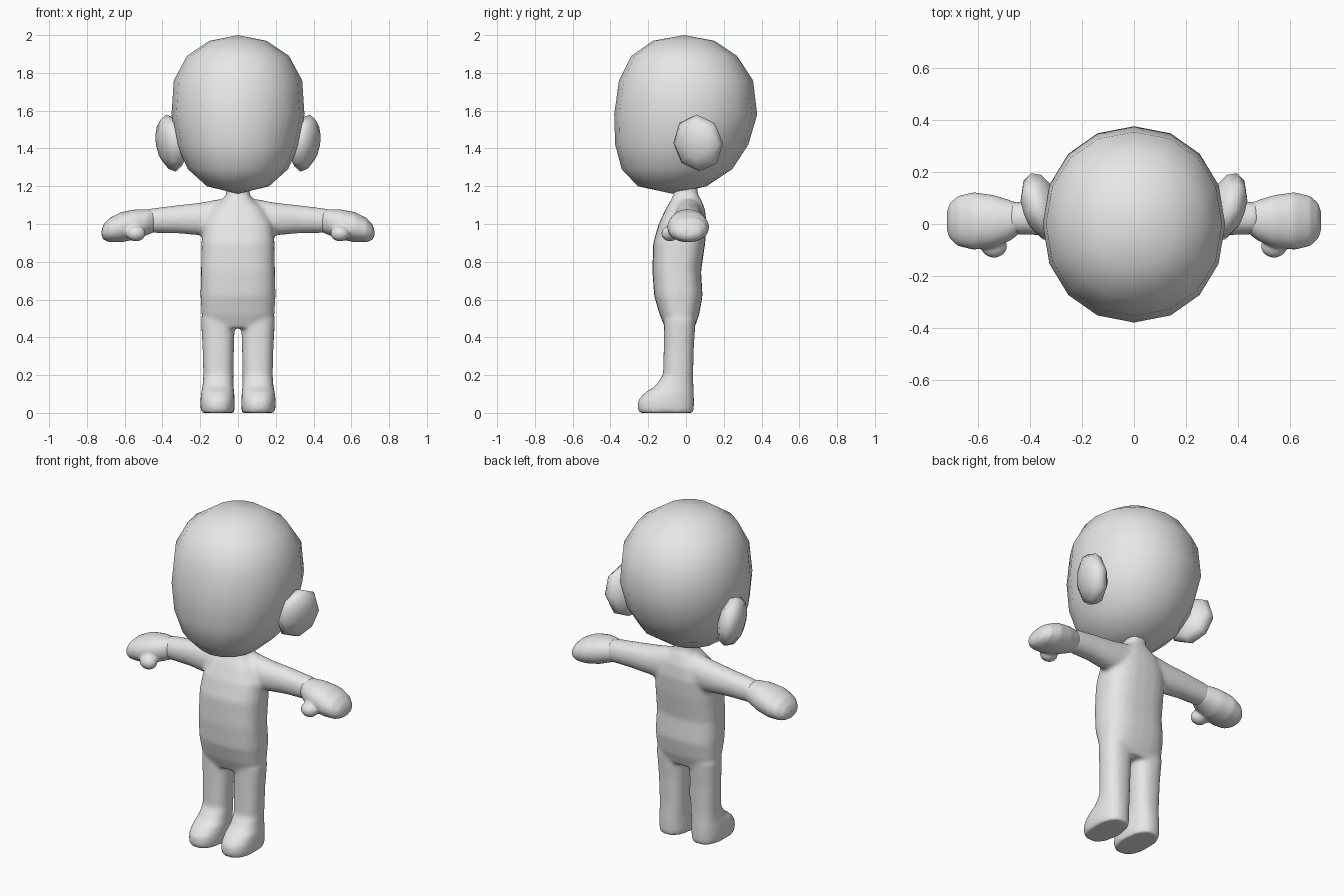
import bpy, bmesh, math
from mathutils import Matrix, Vector

old = bpy.data.objects.get("Cube")
if old:
    bpy.data.objects.remove(old, do_unlink=True)

# Single plain grey for every part
grey = bpy.data.materials.new("plain_grey")
grey.use_nodes = True
grey.diffuse_color = (0.8, 0.8, 0.8, 1)
grey.node_tree.nodes["Principled BSDF"].inputs["Base Color"].default_value = (0.8, 0.8, 0.8, 1)


def loft(bm, axis, rows, segments=24, squareness=0.85, side=1):
    """Skin rounded rings; each row is position, then min/max of the two cross axes."""
    def bend(v):
        return math.copysign(abs(v) ** squareness, v)
    rings = []
    for pos, a0, a1, b0, b1 in rows:
        ring = []
        for i in range(segments):
            t = math.tau * i / segments
            a = (a0 + a1) / 2 + (a1 - a0) / 2 * bend(math.cos(t))
            b = (b0 + b1) / 2 + (b1 - b0) / 2 * bend(math.sin(t))
            co = (a, b, pos) if axis == "z" else (pos, a, b)
            ring.append(bm.verts.new((co[0] * side, co[1], co[2])))
        rings.append(ring)
    for lower, upper in zip(rings, rings[1:]):
        for i in range(segments):
            j = (i + 1) % segments
            bm.faces.new((lower[i], lower[j], upper[j], upper[i]))
    bm.faces.new(rings[0])
    bm.faces.new(rings[-1])


def finish(bm, name, voxel=0, smooth=0):
    """Turn the mesh into a smooth object, optionally fusing its shells."""
    bmesh.ops.remove_doubles(bm, verts=bm.verts, dist=0.0001)
    bmesh.ops.recalc_face_normals(bm, faces=bm.faces)
    mesh = bpy.data.meshes.new(name)
    bm.to_mesh(mesh)
    bm.free()
    mesh.materials.append(grey)
    for face in mesh.polygons:
        face.use_smooth = True
    obj = bpy.data.objects.new(name, mesh)
    bpy.context.collection.objects.link(obj)
    if voxel:
        fuse = obj.modifiers.new("fuse", "REMESH")
        fuse.mode = "VOXEL"
        fuse.voxel_size = voxel
        fuse.use_smooth_shade = True
        relax = obj.modifiers.new("relax", "SMOOTH")
        relax.factor = 0.5
        relax.iterations = smooth
    return obj


# Head: low-poly egg, narrowing to the chin
head = bmesh.new()
profile = [(2.0, 0, -0.01, -0.01), (1.97, 0.15, -0.175, 0.15), (1.89, 0.27, -0.29, 0.27),
           (1.76, 0.34, -0.355, 0.355), (1.58, 0.352, -0.38, 0.377), (1.42, 0.325, -0.375, 0.33),
           (1.29, 0.265, -0.34, 0.245), (1.20, 0.165, -0.255, 0.11), (1.16, 0, -0.07, -0.07)]
loft(head, "z", [(z, -w, w, f, b) for z, w, f, b in profile], 16, 0.95)
finish(head, "head")

# Body: torso with neck, legs with feet, and arms, fused together
body = bmesh.new()
torso = [(0.45, 0.17, -0.11, 0.045), (0.52, 0.193, -0.14, 0.07), (0.62, 0.199, -0.169, 0.088),
         (0.75, 0.196, -0.178, 0.08), (0.9, 0.194, -0.174, 0.102), (1.0, 0.185, -0.145, 0.11),
         (1.08, 0.14, -0.108, 0.1), (1.13, 0.08, -0.078, 0.08), (1.16, 0.06, -0.065, 0.062),
         (1.24, 0.058, -0.065, 0.058)]
loft(body, "z", [(z, -w, w, f, b) for z, w, f, b in torso], squareness=0.75)

leg = [(0, 0.02, 0.195, -0.25, 0.04), (0.03, 0.017, 0.199, -0.258, 0.043),
       (0.07, 0.017, 0.199, -0.253, 0.043), (0.11, 0.02, 0.195, -0.215, 0.042),
       (0.14, 0.023, 0.188, -0.165, 0.04), (0.2, 0.024, 0.184, -0.122, 0.038),
       (0.35, 0.021, 0.188, -0.118, 0.042), (0.5, 0.016, 0.197, -0.116, 0.052)]
arm = [(0, -0.06, 0.09, 0.93, 1.14), (0.1, -0.06, 0.09, 0.93, 1.132),
       (0.2, -0.06, 0.09, 0.94, 1.113), (0.32, -0.045, 0.088, 0.95, 1.1),
       (0.48, -0.04, 0.085, 0.953, 1.08)]
for side in (1, -1):
    loft(body, "z", leg, side=side)
    loft(body, "x", arm, squareness=0.95, side=side)
finish(body, "body", 0.011, 10)

hand = [(0.445, -0.04, 0.08, 0.955, 1.075), (0.48, -0.066, 0.093, 0.942, 1.078),
        (0.54, -0.09, 0.112, 0.918, 1.078), (0.62, -0.1, 0.123, 0.903, 1.063),
        (0.68, -0.085, 0.108, 0.903, 1.032), (0.71, -0.058, 0.082, 0.915, 1.0),
        (0.722, -0.025, 0.05, 0.935, 0.97)]

for side, label in ((1, "left"), (-1, "right")):
    # Mitten hand with a small forward thumb
    mitten = bmesh.new()
    loft(mitten, "x", hand, squareness=0.95, side=side)
    place = Matrix.Translation((0.54 * side, -0.085, 0.95)) @ Matrix.Diagonal((0.052, 0.046, 0.042, 1))
    bmesh.ops.create_uvsphere(mitten, u_segments=16, v_segments=10, radius=1, matrix=place)
    finish(mitten, label + "_hand", 0.008, 6)

    # Faceted ear, tilted outward at the top and back
    ear = bmesh.new()
    bmesh.ops.create_uvsphere(ear, u_segments=8, v_segments=6, radius=1)
    turn = (Matrix.Rotation(math.radians(-18), 4, "Z") @ Matrix.Rotation(math.radians(10), 4, "Y")
            @ Matrix.Diagonal((0.072, 0.138, 0.153, 1)) @ Matrix.Rotation(math.radians(90), 4, "Y"))
    bmesh.ops.transform(ear, matrix=turn, verts=ear.verts)
    for v in ear.verts:
        v.co += Vector((0.355, 0.065, 1.428))
        v.co.x *= side
    finish(ear, label + "_ear")
